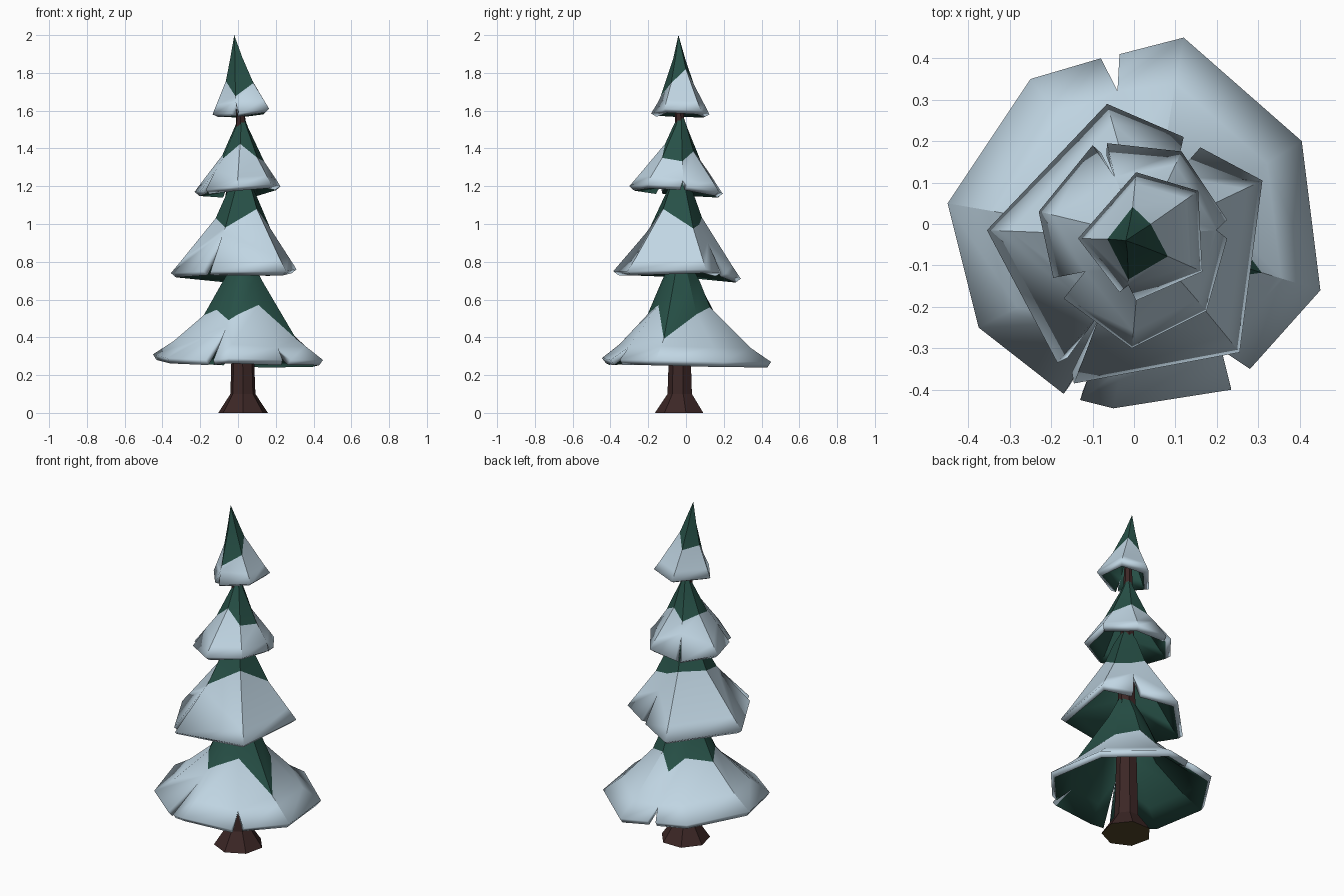
import bpy, bmesh, math

if "Cube" in bpy.data.objects:
    bpy.data.objects.remove(bpy.data.objects["Cube"])


def material(name, rgb):
    m = bpy.data.materials.new(name)
    m.diffuse_color = (*rgb, 1)
    m.use_nodes = True
    m.node_tree.nodes["Principled BSDF"].inputs["Base Color"].default_value = m.diffuse_color
    return m


SNOW = material("snow", (0.53, 0.67, 0.77))
GREEN = material("pine green", (0.020, 0.080, 0.062))
BARK = material("bark brown", (0.045, 0.020, 0.019))
WOOD = material("cut wood", (0.085, 0.060, 0.020))


def finish(name, bm, mats, angle):
    me = bpy.data.meshes.new(name)
    bmesh.ops.recalc_face_normals(bm, faces=bm.faces)
    bm.to_mesh(me)
    bm.free()
    ob = bpy.data.objects.new(name, me)
    bpy.context.collection.objects.link(ob)
    for m in mats:
        me.materials.append(m)
    bpy.ops.object.select_all(action='DESELECT')
    ob.select_set(True)
    bpy.context.view_layer.objects.active = ob
    bpy.ops.object.shade_smooth_by_angle(angle=math.radians(angle))
    return ob


def interp(curve, h):
    for (h0, f0), (h1, f1) in zip(curve, curve[1:]):
        if h <= h1:
            return f0 + (f1 - f0) * (h - h0) / (h1 - h0)
    return curve[-1][1]


def skirt(name, axis, apex, curve, upper, corners, low=0.12):
    """Hollow branch skirt. Corner: x, y, z, snow height [, x2, y2, slit height]."""
    bm = bmesh.new()
    tip = bm.verts.new(apex)
    cols = []
    for x, y, z, snow, *slit in corners:
        a = b = bm.verts.new((x, y, z))
        mx, my, h1 = x, y, low
        if slit:
            b = bm.verts.new((slit[0], slit[1], z))
            mx, my, h1 = (x + slit[0]) / 2, (y + slit[1]) / 2, slit[2]
        col = []
        for h in (h1, snow, upper):
            f = interp(curve, h)
            cx = axis[0] + (apex[0] - axis[0]) * h
            cy = axis[1] + (apex[1] - axis[1]) * h
            col.append(bm.verts.new((cx + (mx - axis[0]) * f,
                                     cy + (my - axis[1]) * f,
                                     z + (apex[2] - z) * h)))
        cols.append((a, b, col))
    for i, (a, b, c) in enumerate(cols):
        a2, b2, c2 = cols[(i + 1) % len(cols)]
        # snow below the jagged line, green above
        bm.faces.new((b, a2, c2[0], c[0]))
        bm.faces.new((c[0], c2[0], c2[1], c[1]))
        for f in (bm.faces.new((c[1], c2[1], c2[2], c[2])),
                  bm.faces.new((c[2], c2[2], tip))):
            f.material_index = 1
    ob = finish(name, bm, (SNOW, GREEN), 30)
    # thickness: snowy rim, green inside
    s = ob.modifiers.new("thickness", 'SOLIDIFY')
    s.thickness = 0.035
    s.offset = -1
    s.material_offset = 1
    s.material_offset_rim = 0


# trunk with flared foot
bm = bmesh.new()
N = 7
rings = []
for z, cx, cy, r in ((0, .027, -.03, .135), (.1, .026, -.03, .068),
                     (.27, .025, -.03, .062), (.8, .025, -.03, .05),
                     (1.3, .02, -.03, .036), (1.7, .01, -.035, .02)):
    rings.append([bm.verts.new((cx + r * math.sin(2 * math.pi * k / N),
                                cy - r * math.cos(2 * math.pi * k / N), z))
                  for k in range(N)])
for lo, hi in zip(rings, rings[1:]):
    for k in range(N):
        bm.faces.new((lo[k], lo[(k + 1) % N], hi[(k + 1) % N], hi[k]))
bm.faces.new(rings[-1])
bm.faces.new(rings[0]).material_index = 1
finish("trunk", bm, (BARK, WOOD), 20)

# four branch skirts, bottom to top
skirt("bottom_branches", (.035, -.035), (.035, -.035, .9),
      ((0, 1), (.19, .64), (.43, .35), (.68, .22), (1, .05)), .68, (
          (.45, -.16, .28, .18), (.405, .20, .27, .40), (.12, .45, .27, .46),
          (-.035, .41, .28, .32, -.08, .40, .10), (-.25, .35, .29, .42),
          (-.45, .05, .31, .35), (-.375, -.25, .29, .42),
          (-.17, -.41, .28, .34, -.13, -.425, .29), (-.05, -.445, .29, .38),
          (.235, -.40, .28, .47, .28, -.35, .11)))

skirt("lower_middle_branches", (.03, -.03), (.025, -.03, 1.3),
      ((0, 1), (.5, .39), (.79, .2), (1, .05)), .79, (
          (.31, .105, .76, .40), (.16, .185, .74, .46, .12, .21, .30),
          (-.065, .29, .71, .55), (-.355, -.015, .74, .52),
          (-.185, -.335, .75, .42, -.145, -.385, .37),
          (.255, -.31, .75, .60)))

skirt("upper_middle_branches", (.015, -.045), (.02, -.025, 1.6),
      ((0, 1), (.3, .62), (.5, .34), (.8, .15), (1, .05)), .78, (
          (.225, -.035, 1.2, .33, .225, .01, .10), (.115, .175, 1.17, .50),
          (-.065, .195, 1.16, .40, -.10, .19, .28), (-.23, .03, 1.17, .45),
          (-.195, -.13, 1.18, .40, -.17, -.18, .25),
          (-.005, -.30, 1.2, .56), (.175, -.21, 1.21, .36)))

skirt("top_branches", (.015, -.03), (-.02, -.04, 2.0),
      ((0, 1), (.45, .39), (1, 0)), .7, (
          (.165, -.115, 1.61, .35), (.155, .08, 1.6, .55),
          (.005, .125, 1.58, .38), (-.135, -.035, 1.58, .42),
          (-.035, -.165, 1.585, .22, .005, -.185, .15)))
